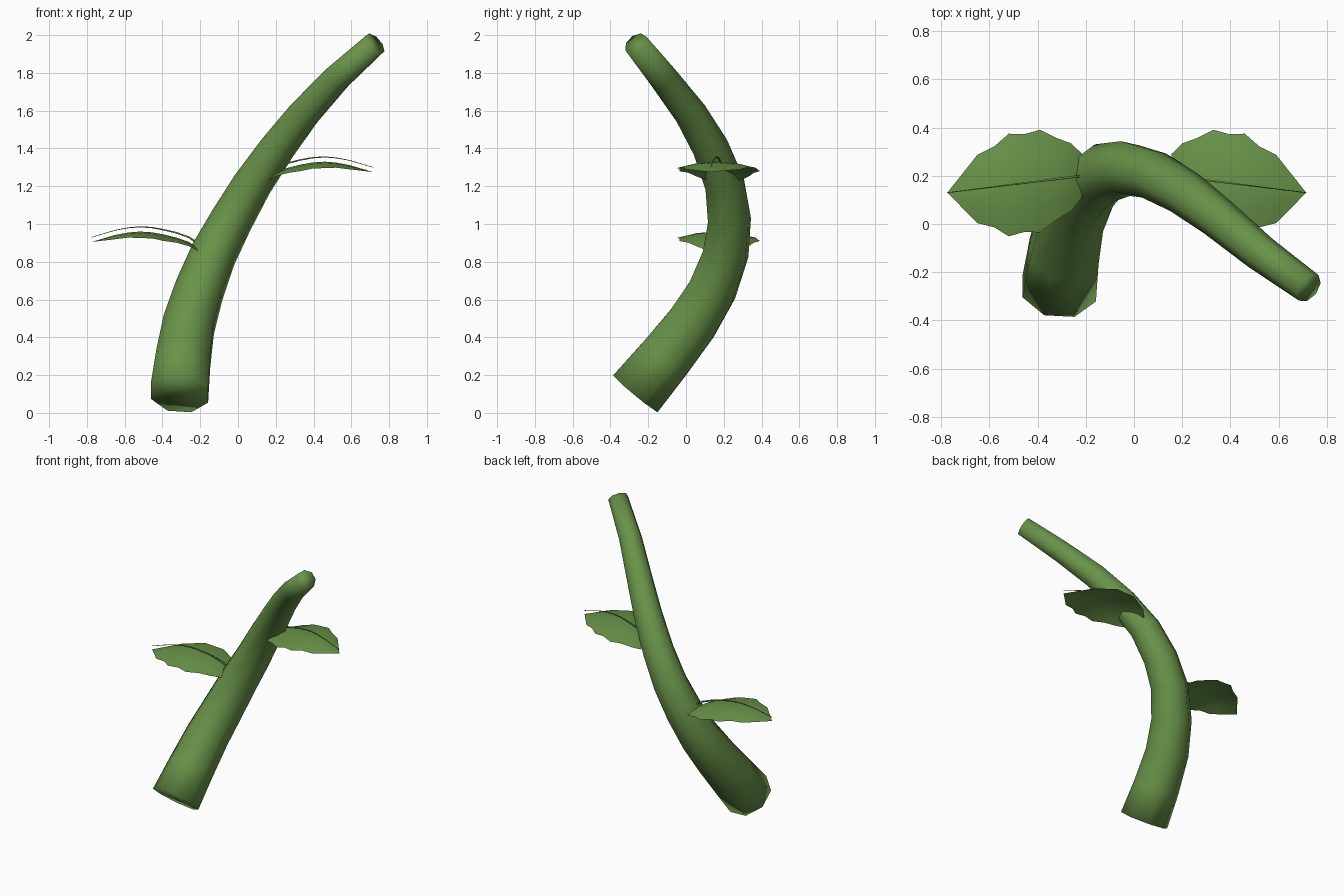
import bpy, bmesh, math
from mathutils import Vector

default_cube = bpy.data.objects.get("Cube")
if default_cube:
    bpy.data.objects.remove(default_cube, do_unlink=True)

# Single green colour shared by every part
green = bpy.data.materials.new("leaf_green")
green.use_nodes = True
green_value = (0.14, 0.29, 0.066, 1)
green.diffuse_color = green_value
green.node_tree.nodes["Principled BSDF"].inputs["Base Color"].default_value = green_value


def make_object(name, bm, recalc=True):
    """Turn a bmesh into a smooth shaded green object."""
    if recalc:
        bmesh.ops.recalc_face_normals(bm, faces=bm.faces)
    for face in bm.faces:
        face.smooth = True
    mesh = bpy.data.meshes.new(name)
    bm.to_mesh(mesh)
    bm.free()
    mesh.materials.append(green)
    obj = bpy.data.objects.new(name, mesh)
    bpy.context.collection.objects.link(obj)
    return obj


def make_tube(name, path, start_radius, end_radius, sides):
    """Capped tapering tube swept along a path."""
    bm = bmesh.new()
    points = [Vector(p) for p in path]
    last = len(points) - 1
    across = None
    rings = []
    for i, centre in enumerate(points):
        tangent = (points[min(i + 1, last)] - points[max(i - 1, 0)]).normalized()
        if across is None:
            across = Vector((1, 0, 0)) if abs(tangent.x) < 0.7 else Vector((0, 1, 0))
        across = (across - tangent * across.dot(tangent)).normalized()
        other = tangent.cross(across)
        radius = start_radius + (end_radius - start_radius) * i / last
        ring = []
        for k in range(sides):
            angle = math.tau * (k + 0.5) / sides
            offset = across * math.cos(angle) + other * math.sin(angle)
            ring.append(bm.verts.new(centre + offset * radius))
        rings.append(ring)
    for lower, upper in zip(rings, rings[1:]):
        for k in range(sides):
            n = (k + 1) % sides
            bm.faces.new((lower[k], lower[n], upper[n], upper[k]))
    bm.faces.new(rings[0])
    bm.faces.new(rings[-1])
    return make_object(name, bm)


# Curved stem, leaning back and then sweeping forward to one side
stem_path = [
    (-0.31, -0.265, 0.105), (-0.29, -0.115, 0.285), (-0.26, 0.03, 0.47),
    (-0.205, 0.14, 0.65), (-0.13, 0.21, 0.84), (-0.035, 0.23, 1.02),
    (0.075, 0.205, 1.21), (0.21, 0.13, 1.405), (0.35, 0.025, 1.585),
    (0.525, -0.12, 1.775), (0.725, -0.265, 1.955),
]
make_tube("stem", stem_path, 0.165, 0.067, 8)

# Leaf stations from tip to base: x, midline height, half width
leaf_stations = [
    (-0.775, 0.905, 0), (-0.65, 0.942, 0.142), (-0.58, 0.955, 0.168),
    (-0.52, 0.96, 0.213), (-0.455, 0.956, 0.203), (-0.39, 0.944, 0.213),
    (-0.325, 0.928, 0.172), (-0.26, 0.905, 0.14), (-0.215, 0.875, 0.09),
]


def midline_y(x):
    return 0.13 + (x + 0.775) * 0.125


def make_leaf(side, place):
    """Arched leaf blade with a fine rib floating above it."""
    bm = bmesh.new()
    rows = []
    for x, z, half in leaf_stations:
        y = midline_y(x)
        row = []
        for step in (-1, -0.5, 0, 0.5, 1):
            droop = 0.16 * half * step * step
            row.append(bm.verts.new(place(x, y + half * step, z - droop)))
        rows.append(row)
    for a, b in zip(rows, rows[1:]):
        for k in range(len(a) - 1):
            bm.faces.new((a[k], b[k], b[k + 1], a[k + 1]))
    bmesh.ops.remove_doubles(bm, verts=bm.verts, dist=0.0001)
    bm.normal_update()
    for face in bm.faces:
        if face.normal.z < 0:
            face.normal_flip()
    make_object(side + "_leaf", bm, recalc=False)
    rib = [place(x, midline_y(x), z + 0.025) for x, z, half in leaf_stations]
    make_tube(side + "_leaf_rib", rib, 0.002, 0.007, 4)


# The second leaf mirrors the first, higher up the stem
make_leaf("right", lambda x, y, z: (x, y, z))
make_leaf("left", lambda x, y, z: (-x - 0.06, y, z + 0.37))
